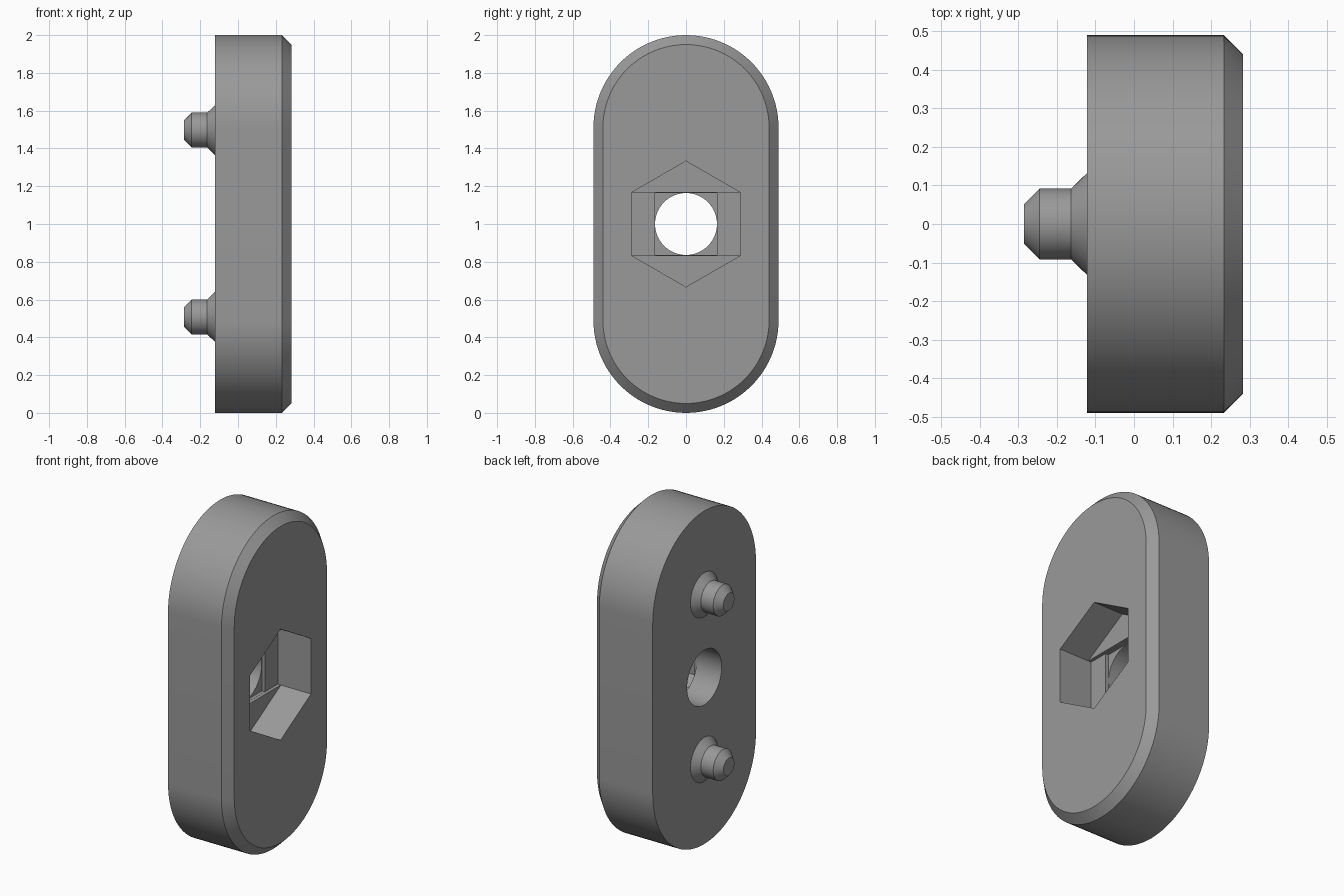
import bpy, bmesh, math
from mathutils import Vector

if "Cube" in bpy.data.objects:
    bpy.data.objects.remove(bpy.data.objects["Cube"])

grey = bpy.data.materials.new("plain grey")
grey.diffuse_color = (0.32, 0.32, 0.32, 1)
grey.use_nodes = True
grey.node_tree.nodes["Principled BSDF"].inputs["Base Color"].default_value = grey.diffuse_color


def loft(name, sections):
    """Solid from (x, [(y, z), ...]) sections stacked along x, capped at both ends."""
    bm = bmesh.new()
    rings = [[bm.verts.new((x, y, z)) for y, z in pts] for x, pts in sections]
    n = len(rings[0])
    for a, b in zip(rings, rings[1:]):
        for i in range(n):
            j = (i + 1) % n
            bm.faces.new((a[i], a[j], b[j], b[i]))
    bm.faces.new(rings[0])
    bm.faces.new(rings[-1])
    bmesh.ops.recalc_face_normals(bm, faces=bm.faces)
    me = bpy.data.meshes.new(name)
    bm.to_mesh(me)
    bm.free()
    me.materials.append(grey)
    ob = bpy.data.objects.new(name, me)
    bpy.context.collection.objects.link(ob)
    return ob


def circle(r, z=1.0, n=64, start=0.0):
    return [(r * math.cos(start + 2 * math.pi * i / n),
             z + r * math.sin(start + 2 * math.pi * i / n)) for i in range(n)]


def stadium(r, half=0.51, n=48):
    pts = []
    for side in (0, 1):
        for i in range(n + 1):
            a = math.pi * (side + i / n)
            pts.append((r * math.cos(a), 1 + half * (1 - 2 * side) + r * math.sin(a)))
    return pts


def rect(hy, hz):
    return [(-hy, 1 - hz), (hy, 1 - hz), (hy, 1 + hz), (-hy, 1 + hz)]


def smooth(ob):
    bpy.ops.object.select_all(action='DESELECT')
    ob.select_set(True)
    bpy.context.view_layer.objects.active = ob
    bpy.ops.object.shade_smooth_by_angle(angle=math.radians(30))


# Rounded body with one chamfered face
body = loft("body", [(-0.122, stadium(0.49)), (0.233, stadium(0.49)), (0.283, stadium(0.44))])

# Through hole, stepped square and slot, hexagonal nut pocket
cutters = [
    loft("hole_cutter", [(-0.3, circle(0.164)), (0.4, circle(0.164))]),
    loft("square_cutter", [(0.043, rect(0.165, 0.165)), (0.4, rect(0.165, 0.165))]),
    loft("slot_cutter", [(0.063, rect(0.288, 0.1655)), (0.4, rect(0.288, 0.1655))]),
    loft("hexagon_cutter", [(0.083, circle(0.333, n=6, start=math.pi / 6)),
                            (0.4, circle(0.333, n=6, start=math.pi / 6))]),
]
for c in cutters:
    mod = body.modifiers.new(c.name, 'BOOLEAN')
    mod.operation = 'DIFFERENCE'
    mod.solver = 'EXACT'
    mod.object = c
bpy.context.view_layer.objects.active = body
for mod in list(body.modifiers):
    bpy.ops.object.modifier_apply(modifier=mod.name)
for c in cutters:
    bpy.data.objects.remove(c)
smooth(body)

# Flared locating pegs on the flat face
peg_profile = [(-0.122, 0.132), (-0.163, 0.092), (-0.245, 0.092), (-0.285, 0.052)]
for label, z in (("upper_peg", 1.497), ("lower_peg", 0.508)):
    smooth(loft(label, [(x, circle(r, z, 48)) for x, r in peg_profile]))
